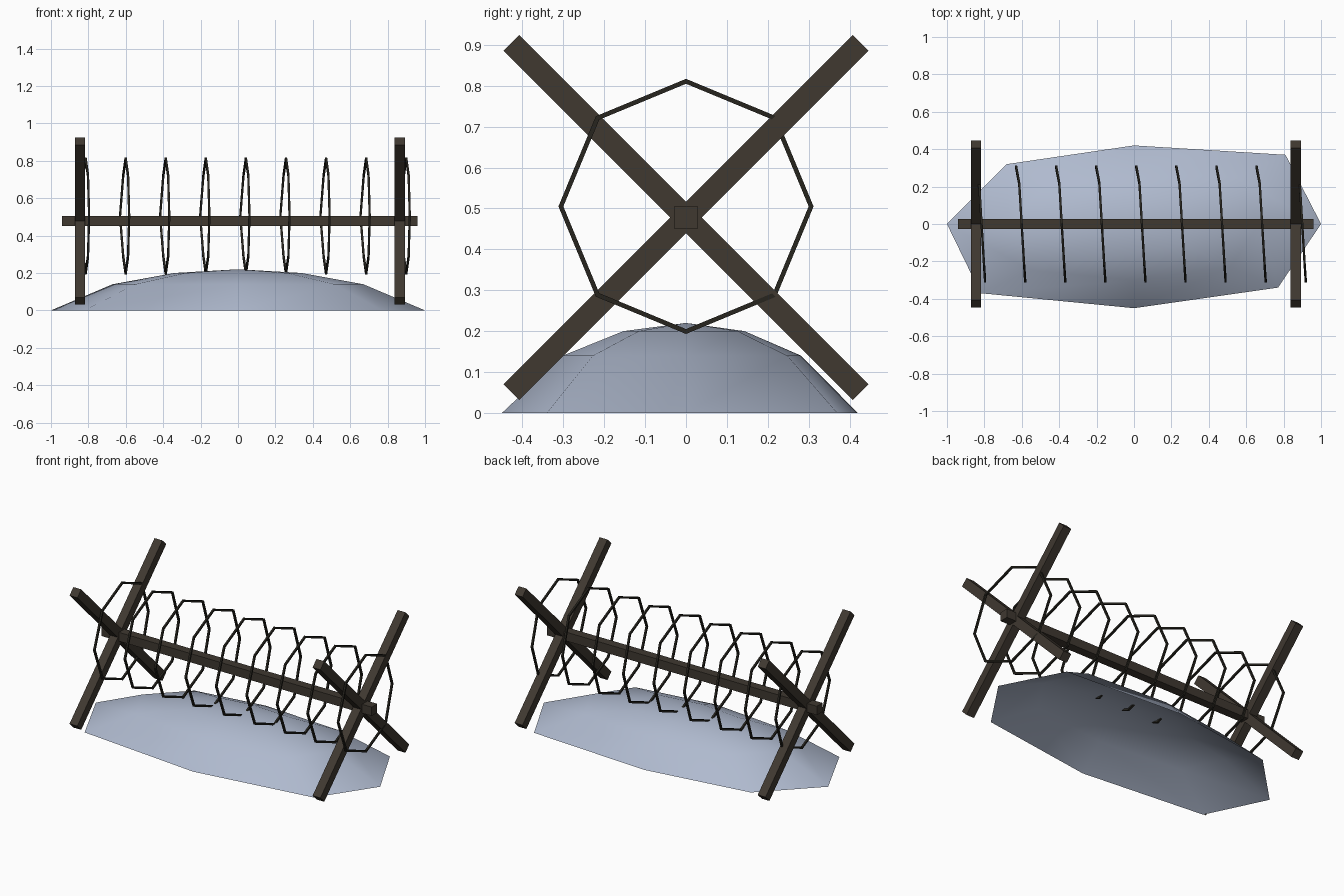
import bpy, bmesh, math
from mathutils import Matrix

if "Cube" in bpy.data.objects:
    bpy.data.objects.remove(bpy.data.objects["Cube"])


def material(name, color):
    m = bpy.data.materials.new(name)
    m.diffuse_color = (*color, 1)
    m.use_nodes = True
    m.node_tree.nodes["Principled BSDF"].inputs["Base Color"].default_value = m.diffuse_color
    return m


WOOD = material("dark wood", (0.05, 0.04, 0.03))
WIRE = material("blackened wire", (0.02, 0.018, 0.013))
SNOW = material("blue grey snow", (0.43, 0.49, 0.62))


def finish(name, bm, mat, smooth=False):
    bmesh.ops.recalc_face_normals(bm, faces=bm.faces)
    me = bpy.data.meshes.new(name)
    bm.to_mesh(me)
    bm.free()
    me.materials.append(mat)
    for p in me.polygons:
        p.use_smooth = smooth
    ob = bpy.data.objects.new(name, me)
    bpy.context.collection.objects.link(ob)
    return ob


def box(name, center, size, angle=0):
    bm = bmesh.new()
    bmesh.ops.create_cube(bm, size=1)
    bm.transform(Matrix.Translation(center) @ Matrix.Rotation(angle, 4, 'X')
                 @ Matrix.Diagonal((*size, 1)))
    return finish(name, bm, WOOD)


# Long beam and the two crossed supports
HUB = 0.478
box("long_beam", (0.01, 0, HUB), (1.9, 0.056, 0.056))
for side, x in (("left", -0.845), ("right", 0.865)):
    for i, tilt in enumerate((45, -45)):
        box(f"{side}_cross_post_{i + 1}", (x, 0, HUB), (0.055, 0.055, 1.208),
            math.radians(tilt))

# Eight-sided wire loops, slightly skewed along the beam
RADIUS, LOOP_Z, HALF = 0.306, 0.505, 0.006
SKEW = [0, -0.013, -0.03, -0.013, 0, 0.013, 0.019, 0.013]
for n in range(9):
    bm = bmesh.new()
    rings = []
    for k in range(8):
        a = k * math.pi / 4
        rings.append([bm.verts.new((-0.815 + 0.2143 * n + SKEW[k] + dx,
                                    (RADIUS + dr) * math.sin(a),
                                    LOOP_Z + (RADIUS + dr) * math.cos(a)))
                      for dx, dr in ((-HALF, -HALF), (HALF, -HALF),
                                     (HALF, HALF), (-HALF, HALF))])
    for k in range(8):
        r, s = rings[k], rings[(k + 1) % 8]
        for j in range(4):
            bm.faces.new((r[j], r[(j + 1) % 4], s[(j + 1) % 4], s[j]))
    finish(f"wire_loop_{n + 1}", bm, WIRE)

# Open mound: one irregular outline shrunk upwards in steps
OUTLINE = [(-1, 0), (-0.82, -0.37), (0, -0.45), (0.77, -0.34),
           (1, 0), (0.81, 0.37), (0, 0.42), (-0.68, 0.32)]
bm = bmesh.new()
layers = [[bm.verts.new((x * s, y * s, z)) for x, y in OUTLINE]
          for s, z in ((1, 0), (0.67, 0.14), (0.34, 0.2))]
for low, high in zip(layers, layers[1:]):
    for k in range(8):
        j = (k + 1) % 8
        bm.faces.new((low[k], low[j], high[j], high[k]))
apex = bm.verts.new((0, 0, 0.22))
for k in range(8):
    bm.faces.new((layers[-1][k], layers[-1][(k + 1) % 8], apex))
mound = finish("snow_mound", bm, SNOW, True)
if mound.data.polygons[0].normal.z < 0:
    mound.data.flip_normals()
